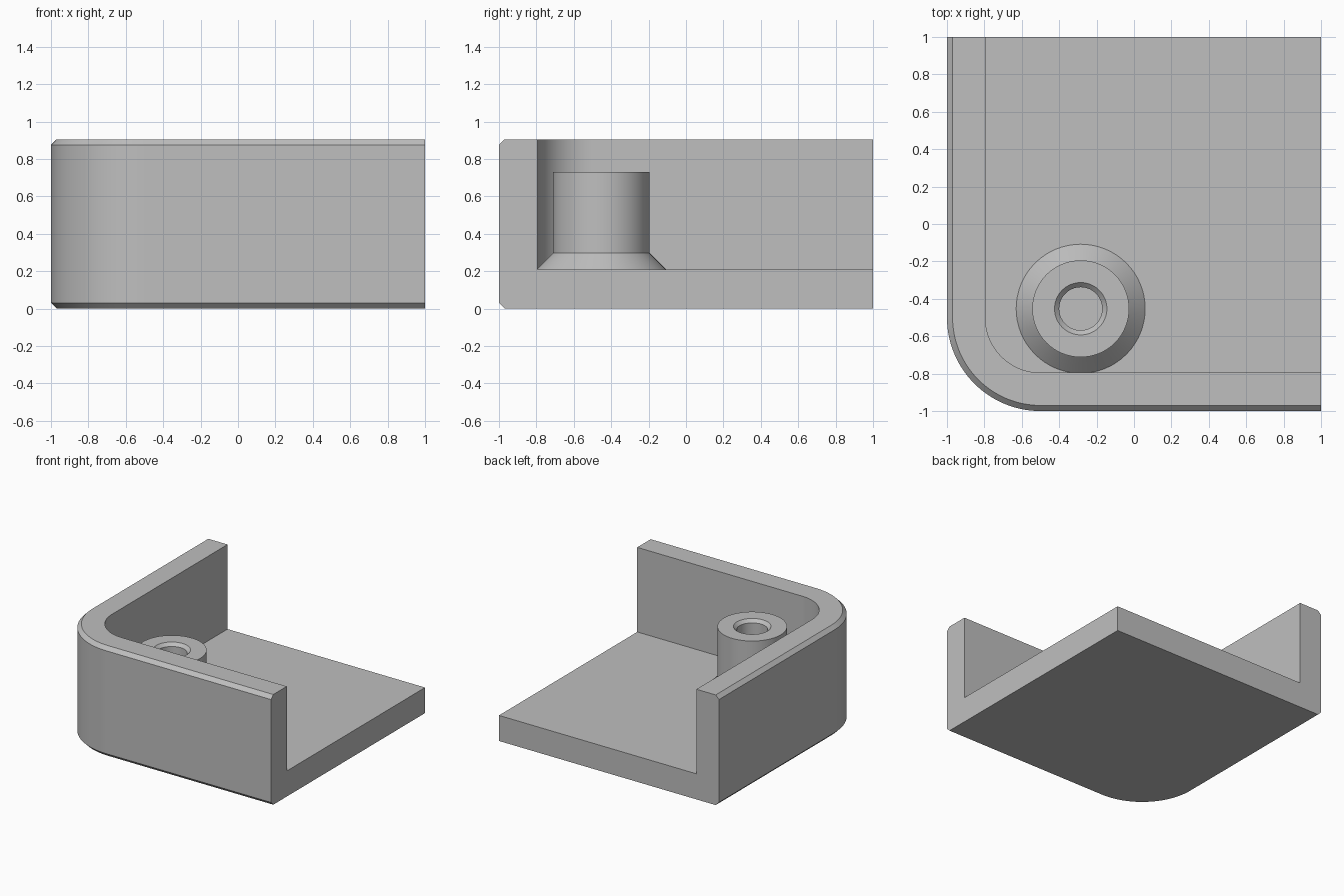
import bpy, bmesh, math

if "Cube" in bpy.data.objects:
    bpy.data.objects.remove(bpy.data.objects["Cube"])

H, FLOOR, WALL, CH, R = 0.905, 0.21, 0.205, 0.03, 0.5

grey = bpy.data.materials.new("plain grey")
grey.diffuse_color = (0.52, 0.52, 0.52, 1)
grey.use_nodes = True
grey.node_tree.nodes["Principled BSDF"].inputs["Base Color"].default_value = grey.diffuse_color


def finish(bm, name):
    bmesh.ops.recalc_face_normals(bm, faces=bm.faces)
    mesh = bpy.data.meshes.new(name)
    bm.to_mesh(mesh)
    bm.free()
    mesh.materials.append(grey)
    ob = bpy.data.objects.new(name, mesh)
    bpy.context.collection.objects.link(ob)
    bpy.ops.object.select_all(action='DESELECT')
    ob.select_set(True)
    bpy.context.view_layer.objects.active = ob
    bpy.ops.object.shade_smooth_by_angle(angle=math.radians(30))
    return ob


def outline(d, n=32):
    """Left wall, rounded corner and front wall, moved inwards by d."""
    pts = [(-1 + d, 1)]
    for i in range(n + 1):
        a = math.pi + math.pi / 2 * i / n
        pts.append((-1 + R + (R - d) * math.cos(a), -1 + R + (R - d) * math.sin(a)))
    return pts + [(1, -1 + d)]


# Corner tray: wall section swept along the outline, closed by floor and end faces
bm = bmesh.new()
section = [(CH, 0), (0, CH), (0, H - CH), (CH, H), (WALL, H), (WALL, FLOOR)]
rows = [[bm.verts.new((x, y, z)) for x, y in outline(d)] for d, z in section]
for a, b in zip(rows, rows[1:]):
    for i in range(len(a) - 1):
        bm.faces.new((a[i], a[i + 1], b[i + 1], b[i]))
low = bm.verts.new((1, 1, 0))
high = bm.verts.new((1, 1, FLOOR))
bm.faces.new(rows[0] + [low])
bm.faces.new(rows[-1] + [high])
for end in (0, -1):
    bm.faces.new([r[end] for r in rows] + [high, low])
finish(bm, "corner_tray")

# Screw boss: turned profile with flared foot and chamfered hole
bm = bmesh.new()
profile = [(0.115, FLOOR - 0.01), (0.345, FLOOR - 0.01), (0.345, FLOOR),
           (0.259, 0.296), (0.259, 0.73), (0.14, 0.73), (0.115, 0.705)]
N = 64
rings = [[bm.verts.new((r * math.cos(2 * math.pi * i / N), r * math.sin(2 * math.pi * i / N), z))
          for i in range(N)] for r, z in profile]
for k, a in enumerate(rings):
    b = rings[(k + 1) % len(rings)]
    for i in range(N):
        j = (i + 1) % N
        bm.faces.new((a[i], a[j], b[j], b[i]))
boss = finish(bm, "screw_boss")
boss.location = (-0.285, -0.453, 0)
